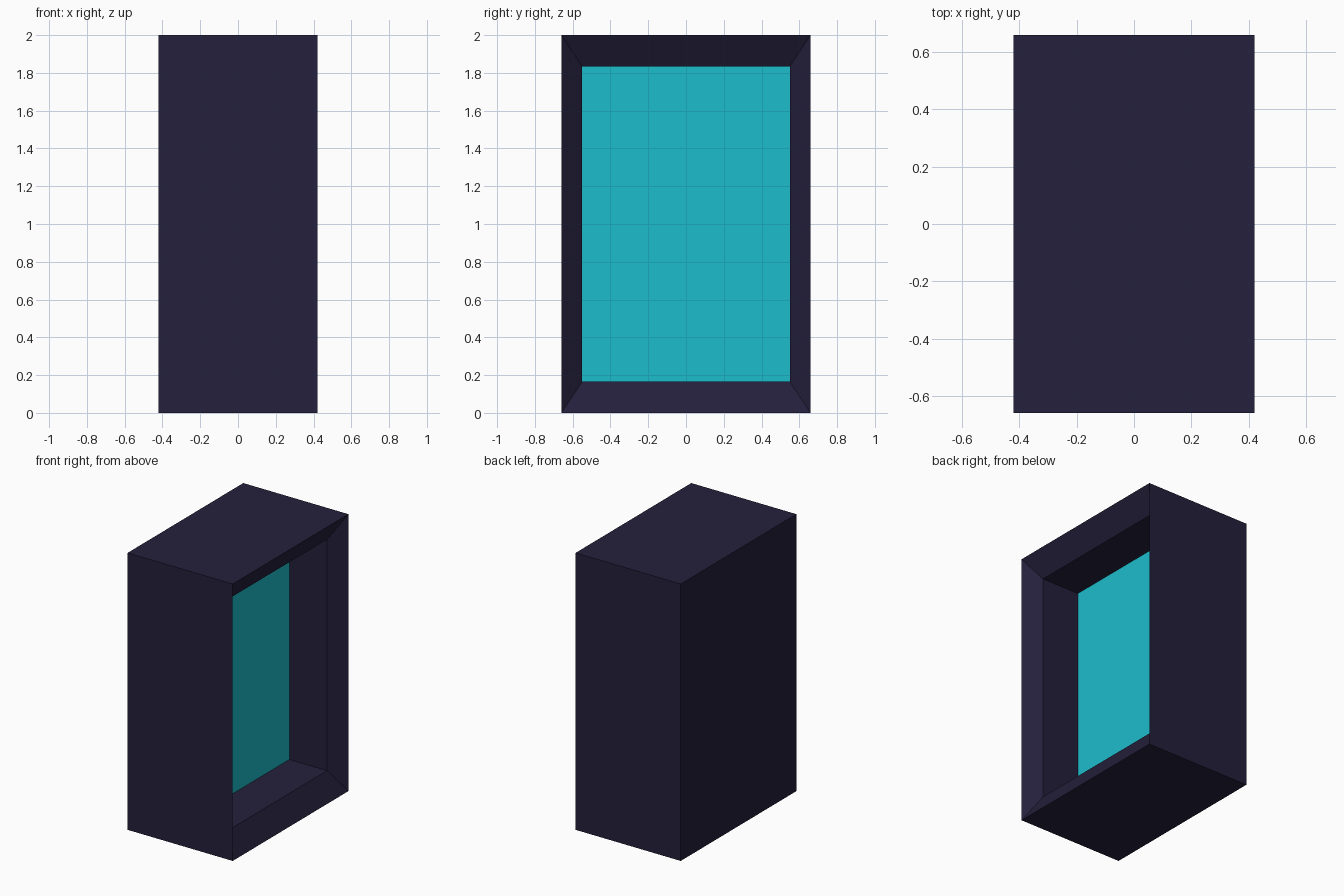
import bpy, bmesh

if "Cube" in bpy.data.objects:
    bpy.data.objects.remove(bpy.data.objects["Cube"])


def material(name, color):
    m = bpy.data.materials.new(name)
    m.diffuse_color = (*color, 1)
    m.use_nodes = True
    m.node_tree.nodes["Principled BSDF"].inputs["Base Color"].default_value = m.diffuse_color
    return m


def make_object(name, bm, mat):
    bmesh.ops.recalc_face_normals(bm, faces=bm.faces)
    mesh = bpy.data.meshes.new(name)
    bm.to_mesh(mesh)
    bm.free()
    mesh.materials.append(mat)
    obj = bpy.data.objects.new(name, mesh)
    bpy.context.collection.objects.link(obj)
    return obj


def ring(bm, x, half_y, half_z):
    return [bm.verts.new((x, sy * half_y, 1 + sz * half_z))
            for sy, sz in ((-1, -1), (1, -1), (1, 1), (-1, 1))]


OUTER = (0.66, 1.0)
INNER = (0.55, 0.835)
BACK, FRONT, LIP, SCREEN = -0.42, 0.42, 0.327, 0.025

# Cabinet: closed back, outer walls, sloped bezel, straight recess walls
bm = bmesh.new()
rings = [ring(bm, BACK, *OUTER), ring(bm, FRONT, *OUTER),
         ring(bm, LIP, *INNER), ring(bm, SCREEN, *INNER)]
bm.faces.new(rings[0])
for a, b in zip(rings, rings[1:]):
    for i in range(4):
        j = (i + 1) % 4
        bm.faces.new((a[i], a[j], b[j], b[i]))
make_object("cabinet", bm, material("dark_purple", (0.018, 0.014, 0.045)))

# Screen panel closing the bottom of the recess, facing +x
bm = bmesh.new()
face = bm.faces.new(ring(bm, SCREEN, *INNER))
screen = make_object("screen", bm, material("cyan", (0.012, 0.51, 0.60)))
if screen.data.polygons[0].normal.x < 0:
    screen.data.flip_normals()
